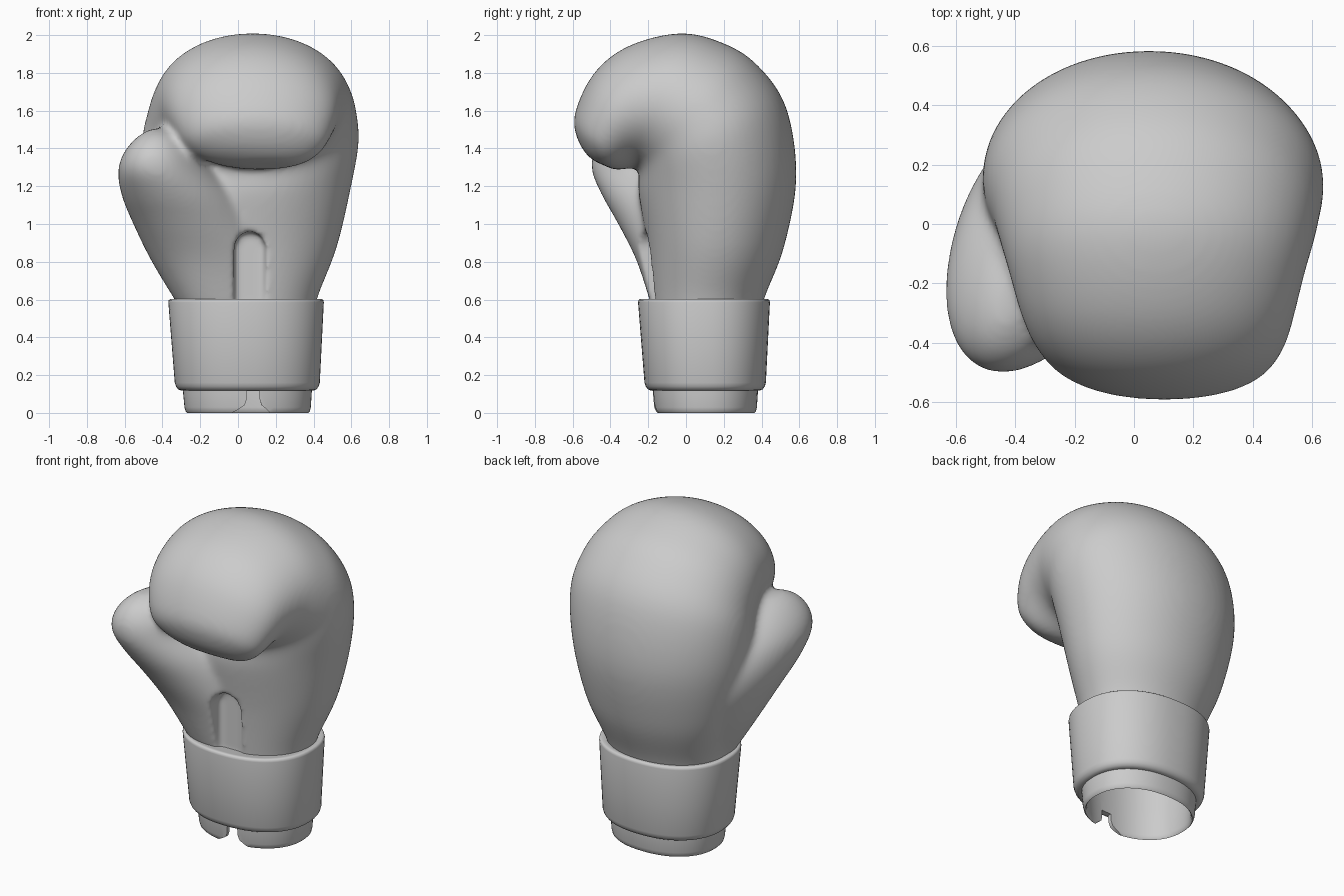
import bpy, bmesh
from math import cos, sin, pi, radians, copysign

if "Cube" in bpy.data.objects:
    bpy.data.objects.remove(bpy.data.objects["Cube"])


def spline_rows(rows, steps):
    """Catmull-Rom interpolation through section rows."""
    p = [rows[0]] + rows + [rows[-1]]
    out = []
    for i in range(1, len(p) - 2):
        for s in range(steps):
            t = s / steps
            out.append([0.5 * (2 * b + (c - a) * t + (2 * a - 5 * b + 4 * c - d) * t * t
                               + (3 * b - a - 3 * c + d) * t ** 3)
                        for a, b, c, d in zip(*p[i - 1:i + 3])])
    return out + [list(rows[-1])]


def loft(bm, rows, n=48, power=2.0, shear=0, cap=True, closed=False):
    """Row = back y, back z, palm y, palm z, left x, right x of one section."""
    rings = []
    for oy, oz, iy, iz, x0, x1 in rows:
        ring = []
        for k in range(n):
            a = 2 * pi * k / n
            c = copysign(abs(cos(a)) ** (2 / power), cos(a))
            s = copysign(abs(sin(a)) ** (2 / power), sin(a))
            ring.append(bm.verts.new(((x0 + x1) / 2 + c * (x1 - x0) / 2 + shear * s * (oy - iy) / 2,
                                      (oy + iy) / 2 + s * (oy - iy) / 2,
                                      (oz + iz) / 2 + s * (oz - iz) / 2)))
        rings.append(ring)
    pairs = list(zip(rings, rings[1:])) + ([(rings[-1], rings[0])] if closed else [])
    for r, q in pairs:
        for k in range(n):
            j = (k + 1) % n
            bm.faces.new((r[k], r[j], q[j], q[k]))
    if cap and not closed:
        bm.faces.new(rings[0][::-1])
        bm.faces.new(rings[-1])


def finish(bm, name):
    bmesh.ops.recalc_face_normals(bm, faces=bm.faces)
    me = bpy.data.meshes.new(name)
    bm.to_mesh(me)
    bm.free()
    ob = bpy.data.objects.new(name, me)
    bpy.context.collection.objects.link(ob)
    return ob


def prism(points, y0, y1, name):
    bm = bmesh.new()
    f = bm.faces.new([bm.verts.new((x, y0, z)) for x, z in points])
    ext = bmesh.ops.extrude_face_region(bm, geom=[f])
    for v in ext["geom"]:
        if isinstance(v, bmesh.types.BMVert):
            v.co.y = y1
    if not f.is_valid or len(bm.faces) < len(points) + 2:
        bm.faces.new([v for v in bm.verts if v.co.y == y0])
    ob = finish(bm, name)
    ob.hide_render = True
    return ob


def activate(ob):
    bpy.ops.object.select_all(action='DESELECT')
    ob.select_set(True)
    bpy.context.view_layer.objects.active = ob


def apply_mod(ob, kind, **props):
    m = ob.modifiers.new(kind.lower(), kind)
    for k, v in props.items():
        setattr(m, k, v)
    activate(ob)
    bpy.ops.object.modifier_apply(modifier=m.name)


def cut(ob, cutter):
    apply_mod(ob, 'BOOLEAN', operation='DIFFERENCE', solver='EXACT', object=cutter)
    bpy.data.objects.remove(cutter)


def smooth(ob, angle):
    activate(ob)
    bpy.ops.object.shade_smooth_by_angle(angle=radians(angle))


# Padded fist: sections rise from the wrist and fan around the palm crease
fist = [
    (.38, .48, -.17, .48, -.31, .39),
    (.42, .62, -.18, .62, -.34, .425),
    (.52, .88, -.205, .88, -.43, .525),
    (.585, 1.25, -.25, 1.15, -.50, .60),
    (.53, 1.62, -.25, 1.24, -.51, .64),
    (.37, 1.85, -.25, 1.28, -.48, .63),
    (.18, 1.965, -.255, 1.29, -.455, .61),
    (-.04, 2.01, -.26, 1.30, -.425, .58),
    (-.31, 1.94, -.28, 1.30, -.385, .545),
    (-.49, 1.795, -.30, 1.295, -.34, .515),
    (-.59, 1.58, -.33, 1.29, -.27, .465),
    (-.575, 1.45, -.36, 1.285, -.16, .40),
    (-.52, 1.36, -.39, 1.29, -.02, .32),
    (-.47, 1.325, -.42, 1.305, .10, .23)]
# Thumb: stacked level sections leaning out to the left, webbed to the hand
thumb = [
    (.34, .55, -.18, .55, -.30, .26),
    (.42, .80, -.26, .80, -.45, .26),
    (.44, 1.0, -.36, 1.0, -.545, .16),
    (.37, 1.15, -.445, 1.15, -.605, .04),
    (.24, 1.28, -.50, 1.28, -.625, -.10),
    (.10, 1.38, -.49, 1.38, -.595, -.18),
    (-.05, 1.46, -.43, 1.46, -.53, -.27),
    (-.20, 1.505, -.34, 1.505, -.46, -.38)]
bm = bmesh.new()
loft(bm, spline_rows(fist, 5), power=2.04)
loft(bm, spline_rows(thumb, 4), power=2.05, shear=.2)
glove = finish(bm, "padded_glove")
apply_mod(glove, 'REMESH', mode='VOXEL', voxel_size=.017)
apply_mod(glove, 'SMOOTH', factor=.5, iterations=16)

# Arched palm slot with soft padded edges
arch = [(-.02, .55), (.145, .55)] + [(.0625 + .0825 * cos(a * pi / 12), .87 + .09 * sin(a * pi / 12))
                                     for a in range(13)]
cut(glove, prism(arch, -.5, -.145, "slot_cutter"))
apply_mod(glove, 'REMESH', mode='VOXEL', voxel_size=.014)
apply_mod(glove, 'SMOOTH', factor=.5, iterations=8)
smooth(glove, 60)


def ring_rows(profile):
    """Profile of (inset, z) -> wrist sections tapering slightly downwards."""
    rows = []
    for d, z in profile:
        t = .05 * (.6 - z)
        rows.append((.445 - d - t, z, -.255 + d + t * 1.6, z, -.37 + d + t * 1.6, .455 - d - t))
    return rows


# Wrist cuff with rounded rims
bm = bmesh.new()
loft(bm, ring_rows([(.12, .585), (.03, .60), (.012, .603), (.003, .597), (0, .585), (0, .35), (0, .16),
                    (.005, .14), (.015, .125), (.03, .118), (.05, .118), (.05, .5)]),
     n=64, power=2.25, closed=True)
smooth(finish(bm, "wrist_cuff"), 50)

# Inner liner, open at the bottom and split at the front
bm = bmesh.new()
loft(bm, ring_rows([(.04, .2), (.04, .10), (.041, .03), (.045, .008), (.052, .0), (.059, .008),
                    (.064, .03), (.065, .2), (.07, .5), (.055, .5), (.05, .2)]),
     n=64, power=2.2, closed=True)
liner = finish(bm, "inner_liner")
split = [(.045, .116), (.045, .07), (.035, .04), (.005, .02), (-.05, -.01),
         (.18, -.01), (.15, .02), (.125, .04), (.115, .07), (.115, .116)]
cut(liner, prism(split, -.5, 0, "split_cutter"))
smooth(liner, 40)
